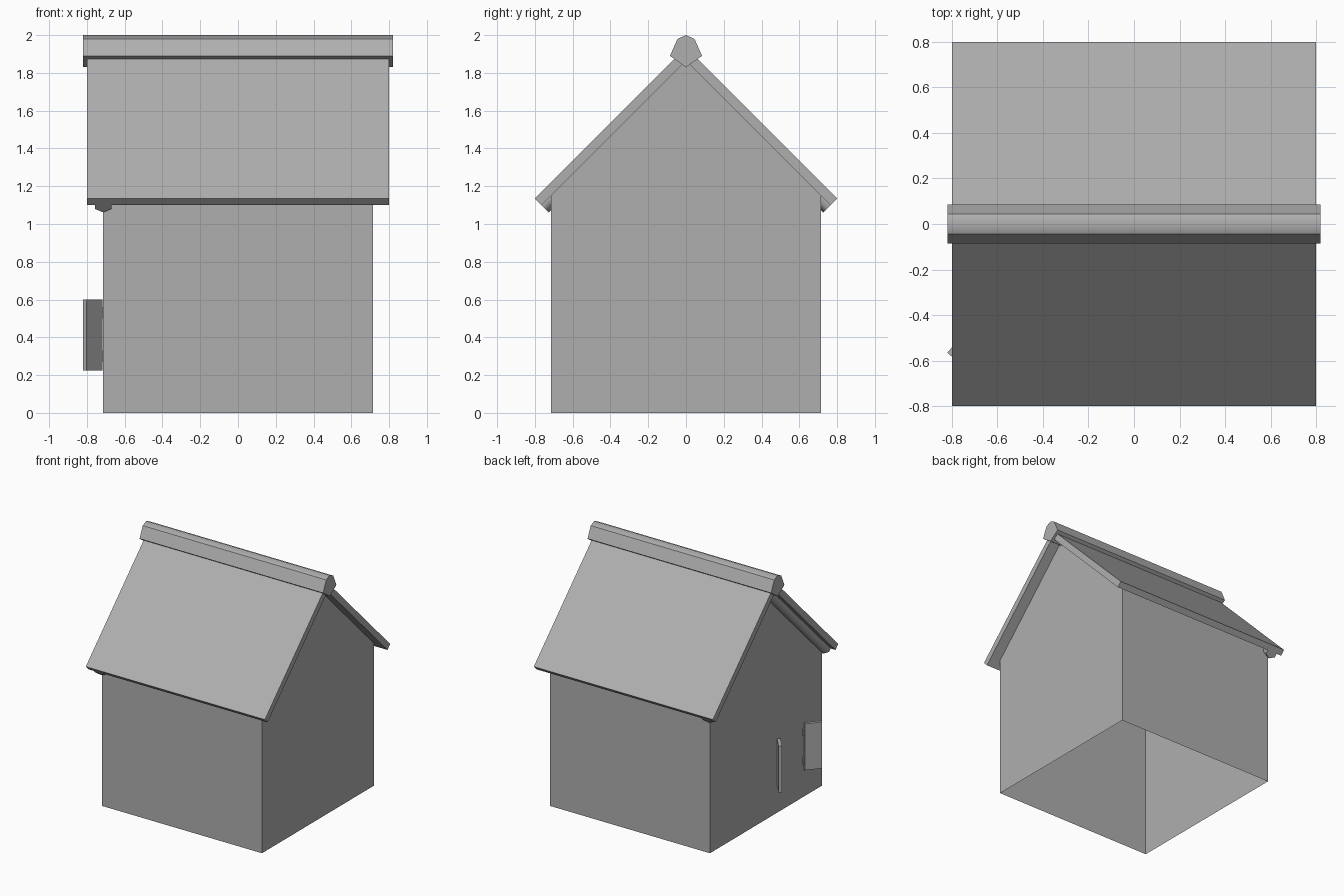
import bpy, bmesh, math
from mathutils import Vector

if "Cube" in bpy.data.objects:
    bpy.data.objects.remove(bpy.data.objects["Cube"])

grey = bpy.data.materials.new("dark_grey")
grey.diffuse_color = (0.43, 0.43, 0.43, 1)
grey.use_nodes = True
grey.node_tree.nodes["Principled BSDF"].inputs["Base Color"].default_value = grey.diffuse_color


def prism(name, base, offset, open_edge=None, smooth_test=None):
    """Sweep a closed outline along an offset; optionally leave one side open."""
    bm = bmesh.new()
    a = [bm.verts.new(p) for p in base]
    b = [bm.verts.new(Vector(p) + Vector(offset)) for p in base]
    n = len(base)
    for i in range(n):
        if i != open_edge:
            j = (i + 1) % n
            bm.faces.new((a[i], a[j], b[j], b[i]))
    bm.faces.new(a[::-1])
    bm.faces.new(b)
    bmesh.ops.recalc_face_normals(bm, faces=bm.faces)
    if smooth_test:
        for f in bm.faces:
            f.smooth = True
        for e in bm.edges:
            e.smooth = smooth_test(e)
    mesh = bpy.data.meshes.new(name)
    bm.to_mesh(mesh)
    bm.free()
    mesh.materials.append(grey)
    ob = bpy.data.objects.new(name, mesh)
    bpy.context.collection.objects.link(ob)
    return ob


W = 0.714         # wall half width
UNDER = 1.865     # roof underside: |y| + z
OUTER = 1.935     # roof top: |y| + z

# House walls: gabled shell, open at the bottom
walls = [(-W, -W, 0), (-W, W, 0), (-W, W, UNDER - W), (-W, 0, UNDER), (-W, -W, UNDER - W)]
prism("house_walls", walls, (2 * W, 0, 0), open_edge=0)

# Roof slabs and the six-sided rafters under the left gable
for side, label in ((-1, "front"), (1, "back")):
    slab = [(0.80, 1.135), (0, OUTER), (0, UNDER), (0.765, 1.10)]
    prism(label + "_roof_slab", [(-0.8, side * y, z) for y, z in slab], (1.6, 0, 0))

    r, drop = 0.05, 0.004
    down = Vector((0, -side, -1)).normalized()
    centre = Vector((-W, side * 0.765, 1.10)) + down * drop
    ring = []
    for i in range(6):
        t = math.radians(60 * i + 30)
        ring.append(centre + Vector((r * math.cos(t), 0, 0)) + down * (r * math.sin(t)))
    prism(label + "_rafter", ring, (0, -side * 0.75, 0.75),
          smooth_test=lambda e: abs(e.verts[0].co.z - e.verts[1].co.z) > 0.5)

# Ridge cap, softened only along its crest
cap = [(0, 2.0), (0.045, 1.98), (0.085, 1.89), (0, 1.83), (-0.085, 1.89), (-0.045, 1.98)]
prism("ridge_cap", [(-0.82, y, z) for y, z in cap], (1.64, 0, 0),
      smooth_test=lambda e: all(v.co.z > 1.99 for v in e.verts))

# Pair of open shutters on the left wall, each with two hinges
MID = -0.31
for side, label in ((-1, "front"), (1, "back")):
    hinge = Vector((-0.726, MID + side * 0.163, 0.225))
    tip = Vector((-0.811, MID + side * 0.264, 0.225))
    d = (tip - hinge).normalized()
    half = Vector((-d.y, d.x, 0)) * 0.0125
    prism(label + "_shutter", [hinge + half, tip + half, tip - half, hinge - half], (0, 0, 0.375))
    for z, pos in ((0.27, "lower"), (0.50, "upper")):
        ring = [(-0.7235 + 0.009 * math.cos(k * math.pi / 4),
                 MID + side * 0.161 + 0.009 * math.sin(k * math.pi / 4), z) for k in range(8)]
        prism(f"{label}_{pos}_hinge", ring, (0, 0, 0.06))
